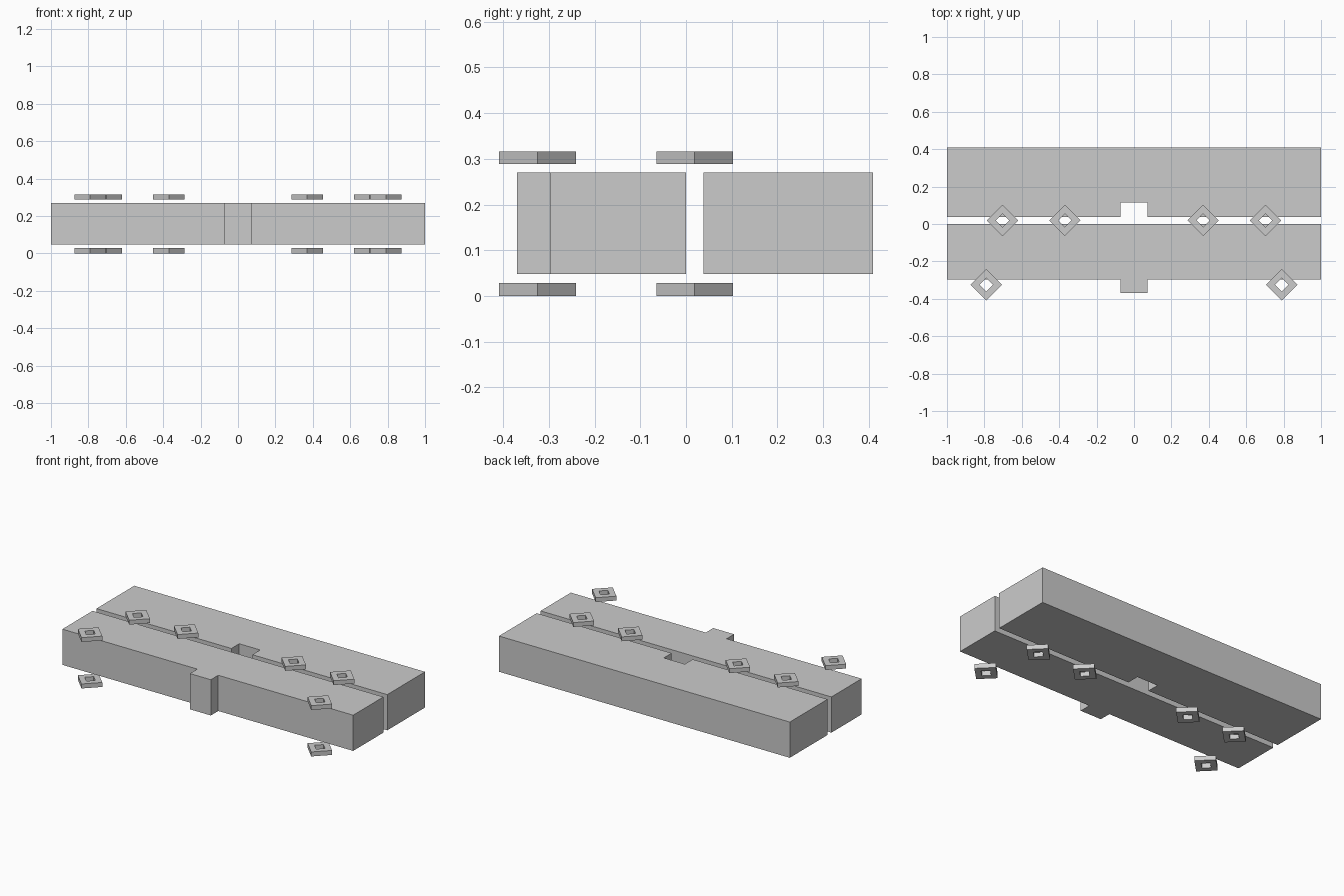
import bpy, bmesh

if "Cube" in bpy.data.objects:
    bpy.data.objects.remove(bpy.data.objects["Cube"])


def prism(name, outline, z0, z1):
    """Extrude a closed counter-clockwise outline from z0 to z1."""
    bm = bmesh.new()
    face = bm.faces.new([bm.verts.new((x, y, z0)) for x, y in outline])
    top = bmesh.ops.extrude_face_region(bm, geom=[face])["geom"]
    verts = [g for g in top if isinstance(g, bmesh.types.BMVert)]
    bmesh.ops.translate(bm, verts=verts, vec=(0, 0, z1 - z0))
    bmesh.ops.recalc_face_normals(bm, faces=bm.faces)
    return finish(name, bm)


def finish(name, bm):
    mesh = bpy.data.meshes.new(name)
    bm.to_mesh(mesh)
    bm.free()
    obj = bpy.data.objects.new(name, mesh)
    bpy.context.collection.objects.link(obj)
    return obj


def diamond_ring(name, cx, cy, z0, z1, outer=0.084, inner=0.036):
    """Square ring turned 45 degrees with a through hole."""
    bm = bmesh.new()
    dirs = [(1, 0), (0, 1), (-1, 0), (0, -1)]
    rings = [[bm.verts.new((cx + dx * r, cy + dy * r, z)) for dx, dy in dirs]
             for r, z in ((outer, z0), (outer, z1), (inner, z1), (inner, z0))]
    for i in range(4):
        a, b = rings[i], rings[(i + 1) % 4]
        for j in range(4):
            k = (j + 1) % 4
            bm.faces.new((a[j], a[k], b[k], b[j]))
    bmesh.ops.recalc_face_normals(bm, faces=bm.faces)
    return finish(name, bm)


# Two interlocking blocks: a tongue in front, a matching notch behind
TAB = 0.072
Z0, Z1 = 0.048, 0.27
prism("front_block", [(-1, -0.297), (-TAB, -0.297), (-TAB, -0.37), (TAB, -0.37),
                      (TAB, -0.297), (1, -0.297), (1, 0), (-1, 0)], Z0, Z1)
prism("back_block", [(-1, 0.038), (-TAB, 0.038), (-TAB, 0.115), (TAB, 0.115),
                     (TAB, 0.038), (1, 0.038), (1, 0.409), (-1, 0.409)], Z0, Z1)

# Diamond plates floating above and below the joints
for level, za, zb in (("lower", 0.0, 0.028), ("upper", 0.289, 0.316)):
    for side, s in (("left", -1), ("right", 1)):
        for spot, x, y in (("inner", 0.37, 0.019), ("outer", 0.703, 0.019),
                           ("front", 0.79, -0.325)):
            diamond_ring(f"{level}_{side}_{spot}_plate", s * x, y, za, zb)
